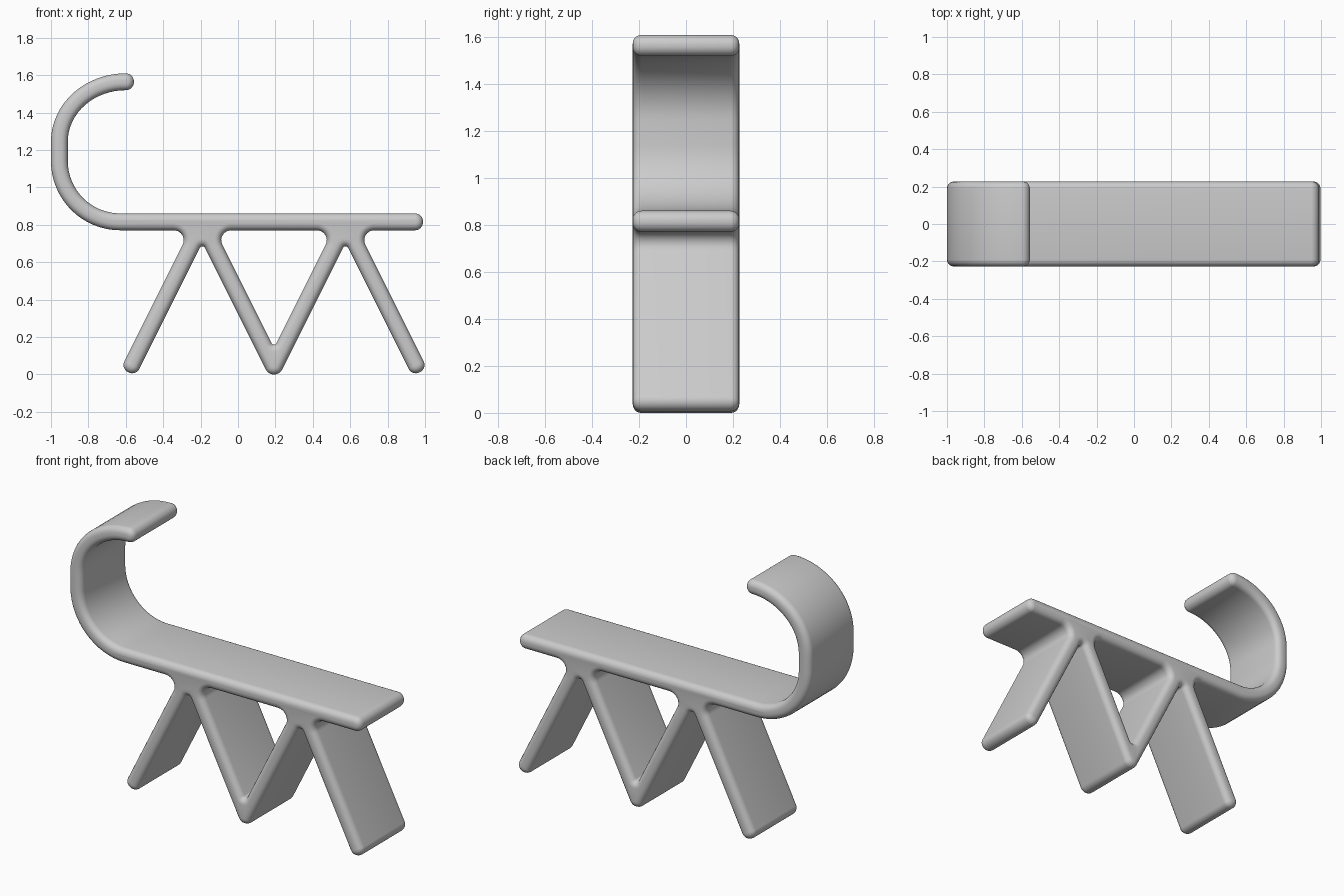
import bpy
from math import sin, cos, radians, pi, tan
from mathutils import Vector

cube = bpy.data.objects.get("Cube")
if cube:
    bpy.data.objects.remove(cube, do_unlink=True)

HALF = 0.008      # half thickness of the slab core
ROUND = 0.037     # rounding added around the core
DEPTH = 0.227     # half width of the bench
TIP = 0.006       # radius of the core's free ends
SEAT_Z = 0.816
APEX_Z = 0.805    # where each pair of legs meets under the seat
FOOT_Z = 0.045
APEXES = (-0.19, 0.575)
SIDE = HALF * 5 ** 0.5 / 2    # horizontal half width of a sloping leg


def fillet(corners, steps=8):
    """Round each (x, z, radius) corner of a closed outline."""
    out = []
    for i, (x, z, r) in enumerate(corners):
        p = Vector((x, z))
        if r == 0:
            out.append(p)
            continue
        a = (Vector(corners[i - 1][:2]) - p).normalized()
        b = (Vector(corners[(i + 1) % len(corners)][:2]) - p).normalized()
        half = a.angle(b) / 2
        centre = p + (a + b).normalized() * (r / sin(half))
        start = p + a * (r / tan(half)) - centre
        end = p + b * (r / tan(half)) - centre
        sweep = pi - 2 * half
        for k in range(steps + 1):
            t = k / steps
            out.append(centre + (start * sin((1 - t) * sweep)
                                 + end * sin(t * sweep)) / sin(sweep))
    return out


def hook(side):
    """Curled back rest, from the seat up to the rounded tip, offset to one side."""
    pts = []
    for cx, cz, rx, rz, first, last in ((-0.63, SEAT_Z + 0.325, 0.325, 0.325, 270, 180),
                                        (-0.60, 1.245, 0.355, 0.32, 180, 89)):
        for k in range(17):
            a = radians(first + (last - first) * k / 16)
            pts.append((cx + (rx + side) * cos(a), cz + (rz + side) * sin(a), 0))
    pts[-1] = (*pts[-1][:2], TIP)
    return pts


def foot(apex, way):
    """Two corners of an outer leg's foot, left one first."""
    x = apex + way * (APEX_Z - FOOT_Z) / 2
    n = Vector((2, way)).normalized() * HALF
    return [(x - n.x, FOOT_Z - n.y, TIP), (x + n.x, FOOT_Z + n.y, TIP)]


low, high = SEAT_Z - HALF, SEAT_Z + HALF
left, right = APEXES
mid = (left + right) / 2
valley = APEX_Z - (right - left)
lean = (APEX_Z - low) / 2

# Outer outline: seat top, hook, then the zigzag legs from left to right
outer = [(0.952, high, TIP)]
outer += hook(-HALF)
outer += hook(HALF)[::-1]
outer += [(left - SIDE - lean, low, 0.09)]
outer += foot(left, -1)
outer += [(left, APEX_Z - 2 * SIDE, 0.052),
          (mid, valley - 2 * SIDE, 0.012),
          (right, APEX_Z - 2 * SIDE, 0.052)]
outer += foot(right, 1)
outer += [(right + SIDE + lean, low, 0.09), (0.952, low, TIP)]

# Triangular opening between the inner legs and the seat
opening = [(left + SIDE + lean, low, 0.09),
           (mid, valley + 2 * SIDE, 0.052),
           (right - SIDE - lean, low, 0.09)]

curve = bpy.data.curves.new("bench_frame", "CURVE")
curve.dimensions = "2D"
curve.fill_mode = "BOTH"
curve.extrude = DEPTH - ROUND
curve.bevel_depth = ROUND
curve.bevel_resolution = 4
for outline in (outer, opening):
    pts = fillet(outline)
    spline = curve.splines.new("POLY")
    spline.points.add(len(pts) - 1)
    for point, p in zip(spline.points, pts):
        point.co = (p.x, p.y, 0, 1)
    spline.use_cyclic_u = True

bench = bpy.data.objects.new("bench_frame", curve)
bench.rotation_euler.x = pi / 2
bpy.context.collection.objects.link(bench)
bpy.ops.object.select_all(action="DESELECT")
bench.select_set(True)
bpy.context.view_layer.objects.active = bench
bpy.ops.object.convert(target="MESH")
bench = bpy.context.object
bpy.ops.object.transform_apply(location=False, rotation=True, scale=False)

# Weld the caps to the sides and smooth
bpy.ops.object.mode_set(mode="EDIT")
bpy.ops.mesh.select_all(action="SELECT")
bpy.ops.mesh.remove_doubles(threshold=0.0002)
bpy.ops.mesh.normals_make_consistent(inside=False)
bpy.ops.object.mode_set(mode="OBJECT")
bpy.ops.object.shade_smooth_by_angle(angle=radians(40))

grey = bpy.data.materials.new("plain_grey")
grey.use_nodes = True
colour = (0.6, 0.6, 0.6, 1)
grey.diffuse_color = colour
grey.node_tree.nodes["Principled BSDF"].inputs["Base Color"].default_value = colour
bench.data.materials.clear()
bench.data.materials.append(grey)
